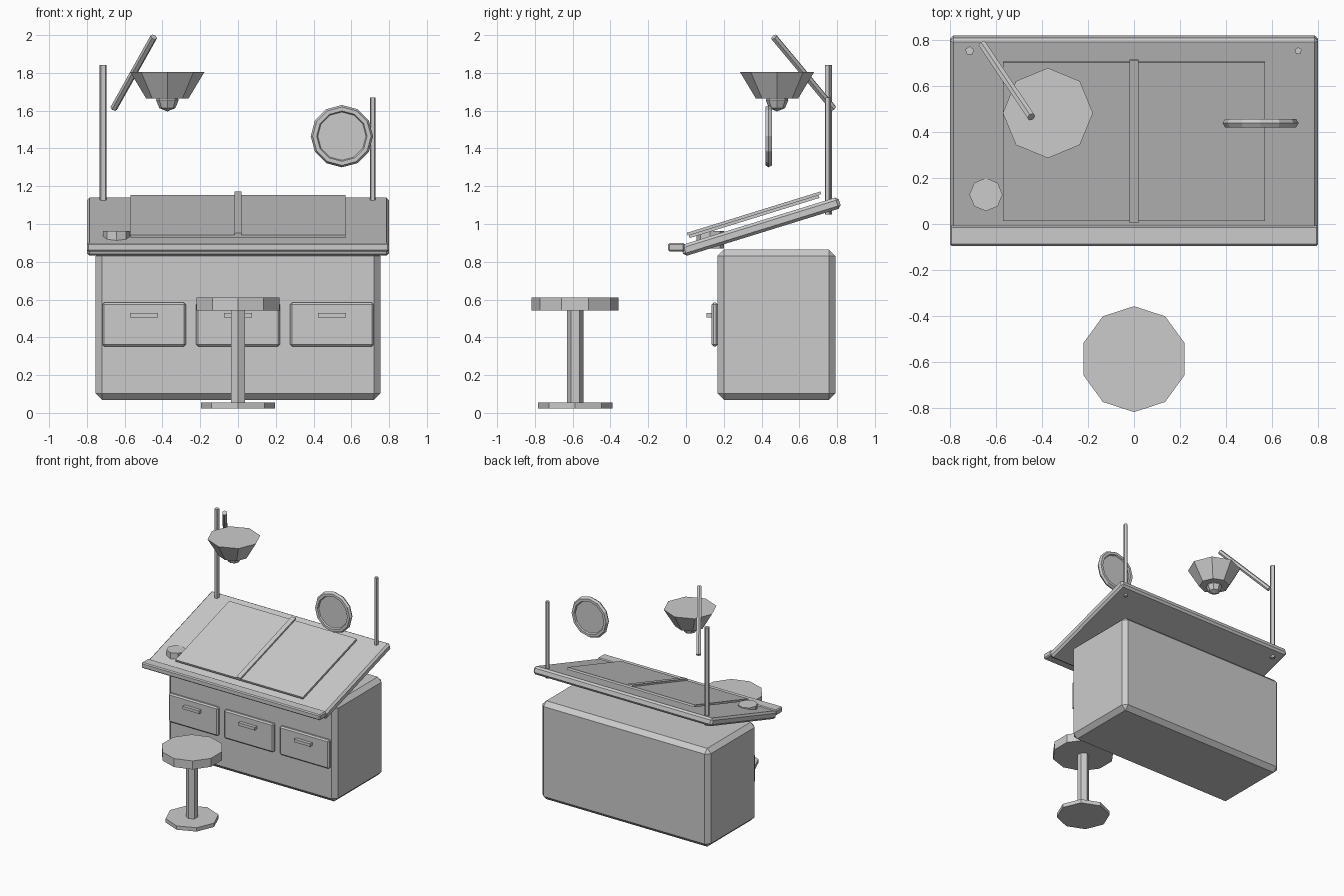
import bpy, math
from mathutils import Vector

if "Cube" in bpy.data.objects:
    bpy.data.objects.remove(bpy.data.objects["Cube"])

TILT = 0.3  # slope of the drawing surface


def bevel(ob, width):
    if width:
        m = ob.modifiers.new("bevel", 'BEVEL')
        m.width = width
        m.segments = 1
        m.limit_method = 'NONE'
    return ob


def box(name, center, size, b=0.0, tilt=0.0):
    bpy.ops.mesh.primitive_cube_add(size=1, location=center)
    ob = bpy.context.object
    ob.name = name
    for v in ob.data.vertices:
        v.co = [c * s for c, s in zip(v.co, size)]
    ob.rotation_euler.x = tilt
    return bevel(ob, b)


def tube(name, x, y, z0, z1, r0, sides, r1=None):
    bpy.ops.mesh.primitive_cone_add(
        vertices=sides, radius1=r0, radius2=r0 if r1 is None else r1,
        depth=z1 - z0, location=(x, y, (z0 + z1) / 2))
    bpy.context.object.name = name
    return bpy.context.object


def rod(name, p, q, r, sides):
    p, q = Vector(p), Vector(q)
    ob = tube(name, 0, 0, 0, (q - p).length, r, sides)
    ob.location = (p + q) / 2
    ob.rotation_euler = (q - p).to_track_quat('Z', 'Y').to_euler()
    return ob


# Cabinet with three drawers
box("cabinet", (0, 0.479, 0.467), (1.508, 0.625, 0.795), 0.034)
for i, side in enumerate(("left", "middle", "right")):
    x = (i - 1) * 0.497
    box(side + "_drawer", (x, 0.152, 0.468), (0.443, 0.034, 0.231), 0.01)
    box(side + "_drawer_handle", (x, 0.123, 0.518), (0.147, 0.03, 0.024))

# Sloped table top, ledge, sheet and centre rule
box("table_top", (0, 0.397, 0.986), (1.6, 0.872, 0.062), 0.015, TILT)
box("front_ledge", (0, -0.051, 0.877), (1.6, 0.087, 0.045), 0.008)
box("drawing_sheet", (0, 0.36, 1.04), (1.14, 0.72, 0.017), 0, TILT)
box("centre_rule", (0, 0.36, 1.056), (0.038, 0.74, 0.014), 0, TILT)
tube("cup", -0.643, 0.128, 0.87, 0.963, 0.072, 8)

# Lamp on the left post
tube("lamp_post", -0.714, 0.752, 1.05, 1.843, 0.02, 5)
rod("lamp_arm", (-0.658, 0.78, 1.612), (-0.446, 0.465, 1.99), 0.019, 6)
tube("lamp_shade", -0.374, 0.482, 1.664, 1.804, 0.112, 8, 0.196)
bpy.ops.mesh.primitive_uv_sphere_add(segments=8, ring_count=4, radius=0.06,
                                     location=(-0.374, 0.482, 1.656))
bpy.context.object.name = "lamp_bulb"

# Magnifier on the right post
tube("magnifier_post", 0.713, 0.752, 1.05, 1.669, 0.016, 5)
bpy.ops.mesh.primitive_torus_add(major_radius=0.144, minor_radius=0.021,
                                 major_segments=12, minor_segments=6,
                                 location=(0.55, 0.438, 1.465),
                                 rotation=(math.pi / 2, 0, 0))
bpy.context.object.name = "magnifier_ring"
rod("magnifier_lens", (0.55, 0.43, 1.465), (0.55, 0.446, 1.465), 0.135, 12)

# Stool
tube("stool_base", 0, -0.587, 0.024, 0.055, 0.197, 8)
tube("stool_column", 0, -0.587, 0.05, 0.55, 0.044, 6)
tube("stool_seat", 0, -0.587, 0.543, 0.612, 0.23, 10)
